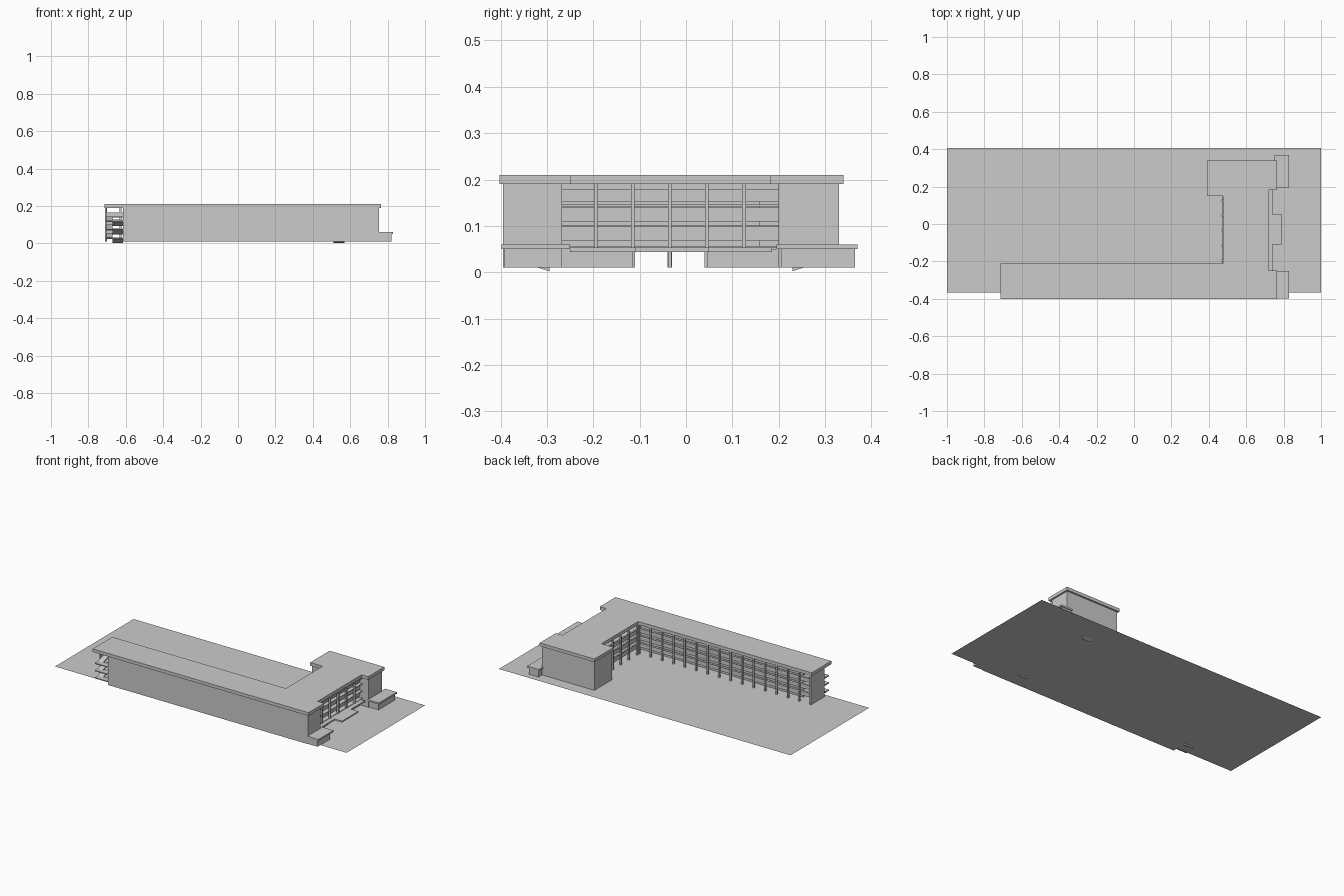
import bpy, bmesh

if "Cube" in bpy.data.objects:
    bpy.data.objects.remove(bpy.data.objects["Cube"])

G = 0.01                      # ground level
FLOORS = (0.055, 0.1, 0.145)  # upper floor levels
EAVE = 0.19


def mesh_object(name, bm):
    bmesh.ops.recalc_face_normals(bm, faces=bm.faces)
    me = bpy.data.meshes.new(name)
    bm.to_mesh(me)
    bm.free()
    ob = bpy.data.objects.new(name, me)
    bpy.context.collection.objects.link(ob)
    return ob


def boxes(name, items):
    """One object from boxes given as (x0, x1, y0, y1, z0, z1)."""
    bm = bmesh.new()
    for x0, x1, y0, y1, z0, z1 in items:
        vs = bmesh.ops.create_cube(bm, size=1)["verts"]
        for v in vs:
            v.co = (x1 if v.co.x > 0 else x0, y1 if v.co.y > 0 else y0, z1 if v.co.z > 0 else z0)
    return mesh_object(name, bm)


def prism(name, outline, z0, z1):
    bm = bmesh.new()
    f = bm.faces.new([bm.verts.new((x, y, z0)) for x, y in outline])
    top = bmesh.ops.extrude_face_region(bm, geom=[f])["geom"]
    for v in top:
        if isinstance(v, bmesh.types.BMVert):
            v.co.z = z1
    return mesh_object(name, bm)


def flights(name, x0, xm, x1, ya, yb):
    """Dog-leg stair: one flight climbs from yb to ya, the other returns."""
    bm = bmesh.new()
    t = 0.008
    levels = (G,) + FLOORS
    for lo, hi in zip(levels, levels[1:]):
        mid = (lo + hi) / 2
        for a, b, z_b, z_a in ((xm, x1, lo, mid), (x0, xm, hi, mid)):
            ring = [(yb, z_b), (ya, z_a), (ya, z_a - t), (yb, z_b - t)]
            l = [bm.verts.new((a, y, z)) for y, z in ring]
            r = [bm.verts.new((b, y, z)) for y, z in ring]
            bm.faces.new(l)
            bm.faces.new(r)
            for i in range(4):
                j = (i + 1) % 4
                bm.faces.new((l[i], l[j], r[j], r[i]))
    ob = mesh_object(name, bm)
    # half landings
    s = -1 if ya < yb else 1
    y0, y1 = sorted((ya, ya + s * 0.03))
    boxes(name + "_landings", [(x0, x1, y0, y1, (a + b) / 2 - 0.006, (a + b) / 2)
                               for a, b in zip(levels, levels[1:])])
    return ob


# flat site plane
bm = bmesh.new()
bm.faces.new([bm.verts.new((x, y, G)) for x, y in
              ((-1, -0.365), (1, -0.365), (1, 0.405), (-1, 0.405))])
mesh_object("site_ground", bm)

# overhanging roof slab
prism("roof", [(-0.715, -0.402), (0.765, -0.402), (0.765, -0.248), (0.72, -0.248),
               (0.72, 0.182), (0.765, 0.182), (0.765, 0.34), (0.39, 0.34),
               (0.39, 0.15), (0.475, 0.15), (0.475, -0.21), (-0.715, -0.21)], EAVE, 0.21)

# solid room blocks
boxes("long_wing_rooms", [(-0.615, 0.395, -0.395, -0.27, G, EAVE)])
boxes("south_tower", [(0.395, 0.755, -0.395, -0.268, G, EAVE)])
boxes("north_tower", [(0.397, 0.69, 0.157, 0.33, G, EAVE), (0.69, 0.755, 0.2, 0.33, G, EAVE)])

# short wing: ground rooms with a passage, upper rooms with strip windows
boxes("ground_rooms", [(0.53, 0.70, -0.268, -0.115, G, 0.05),
                       (0.53, 0.70, 0.045, 0.2, G, 0.05)])
boxes("upper_rooms", [(0.53, 0.67, -0.268, 0.2, 0.05, EAVE)])
boxes("facade_panels", [(0.67, 0.695, -0.268, 0.2, a, b) for a, b in
                        ((0.067, 0.097), (0.109, 0.14), (0.152, EAVE))])
boxes("facade_ledges", [(0.67, 0.712, -0.268, 0.2, z - 0.004, z) for z in (0.056, 0.101, 0.146)]
      + [(0.69, 0.712, -0.268, 0.2, 0.177, EAVE)])
bays = [-0.195 + 0.08 * i for i in range(5)]
boxes("facade_columns", [(0.704, 0.716, y - 0.004, y + 0.004,
                          G if abs(y + 0.035) < 0.01 else 0.05, EAVE) for y in bays])

# courtyard galleries: floors, parapets, columns
boxes("gallery_floors", [b for z in FLOORS for b in
                         ((-0.71, 0.53, -0.27, -0.218, z - 0.006, z),
                          (0.472, 0.53, -0.218, 0.157, z - 0.006, z))])
boxes("gallery_parapets", [b for z in FLOORS for b in
                           ((-0.71, 0.472, -0.222, -0.218, z - 0.006, z + 0.02),
                            (0.472, 0.476, -0.222, 0.157, z - 0.006, z + 0.02))])
cols = [(-0.706 + 0.0785 * i, -0.215) for i in range(16)]
cols += [(0.472, y) for y in bays]
boxes("gallery_columns", [(x - 0.005, x + 0.005, y - 0.005, y + 0.005, G, EAVE) for x, y in cols])
boxes("gallery_rails", [b for z in FLOORS for b in
                        ((-0.71, 0.472, -0.221, -0.219, z + 0.025, z + 0.027),
                         (0.473, 0.475, -0.222, 0.157, z + 0.025, z + 0.027))])

# open stair at the far end, plus the stairs inside the towers
flights("end_stair", -0.705, -0.67, -0.615, -0.365, -0.295)
boxes("end_stair_floors", [(-0.705, -0.615, -0.295, -0.265, z - 0.006, z) for z in FLOORS])
boxes("end_wall", [(-0.71, -0.704, -0.34, -0.222, G, EAVE)])
flights("south_stair", 0.45, 0.51, 0.57, -0.365, -0.295)
flights("north_stair", 0.45, 0.51, 0.57, 0.295, 0.23)

# low entrance blocks with their roof slabs, and the entrance canopy
boxes("low_blocks", [(0.755, 0.82, -0.392, -0.268, G, 0.05),
                     (0.755, 0.82, 0.205, 0.365, G, 0.05)])
boxes("low_block_roofs", [(0.75, 0.83, -0.398, -0.25, 0.05, 0.06),
                          (0.75, 0.83, 0.195, 0.37, 0.05, 0.06)])
prism("entrance_canopy", [(0.69, -0.25), (0.74, -0.25), (0.74, -0.11), (0.79, -0.11),
                          (0.79, 0.05), (0.74, 0.05), (0.74, 0.185), (0.69, 0.185)], 0.044, 0.053)
